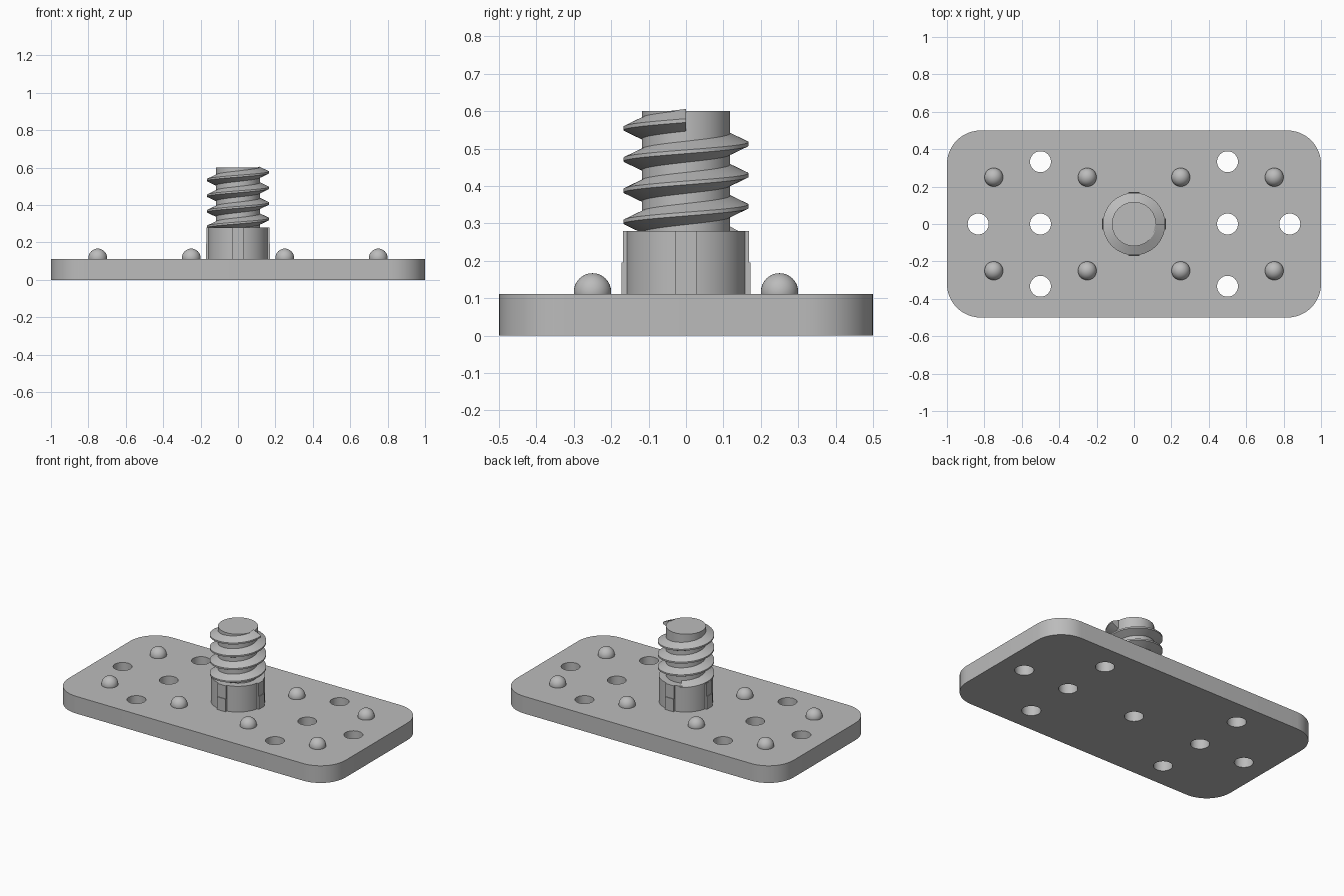
import bpy, bmesh, math
from mathutils import Matrix, Vector

cube = bpy.data.objects.get("Cube")
if cube:
    bpy.data.objects.remove(cube, do_unlink=True)

PLATE_TOP = 0.112
COLLAR_TOP = 0.28
TOP = 0.6
PITCH = 0.0833

grey = bpy.data.materials.new("plain grey")
grey.use_nodes = True
colour = (0.5, 0.5, 0.5, 1)
grey.diffuse_color = colour
grey.node_tree.nodes["Principled BSDF"].inputs["Base Color"].default_value = colour


def add_object(name, bm, smooth=True):
    bmesh.ops.recalc_face_normals(bm, faces=bm.faces)
    mesh = bpy.data.meshes.new(name)
    bm.to_mesh(mesh)
    bm.free()
    mesh.materials.append(grey)
    obj = bpy.data.objects.new(name, mesh)
    bpy.context.collection.objects.link(obj)
    if smooth:
        shade(obj)
    return obj


def shade(obj):
    bpy.ops.object.select_all(action='DESELECT')
    obj.select_set(True)
    bpy.context.view_layer.objects.active = obj
    bpy.ops.object.shade_smooth_by_angle(angle=math.radians(30))


def add_cylinder(bm, radius, low, high, x=0, y=0, segments=64):
    bmesh.ops.create_cone(bm, cap_ends=True, segments=segments, radius1=radius,
                          radius2=radius, depth=high - low,
                          matrix=Matrix.Translation((x, y, (low + high) / 2)))


def prism(bm, outline, low, high):
    base = bm.faces.new([bm.verts.new((x, y, low)) for x, y in outline])
    top = bmesh.ops.extrude_face_region(bm, geom=[base])["geom"]
    bmesh.ops.translate(bm, vec=(0, 0, high - low),
                        verts=[v for v in top if isinstance(v, bmesh.types.BMVert)])


# Base plate with rounded corners
corner = 0.18
outline = []
for quarter, (sx, sy) in enumerate([(1, 1), (-1, 1), (-1, -1), (1, -1)]):
    for i in range(13):
        a = math.pi / 2 * (quarter + i / 12)
        outline.append((sx * (1 - corner) + corner * math.cos(a),
                        sy * (0.5 - corner) + corner * math.sin(a)))
bm = bmesh.new()
prism(bm, outline, 0, PLATE_TOP)
plate = add_object("base_plate", bm, smooth=False)

# Screw holes, including the one under the stem
holes = [(0, 0)]
for side in (-1, 1):
    holes += [(side * 0.5, y) for y in (-0.333, 0, 0.333)]
    holes.append((side * 0.833, 0))
bm = bmesh.new()
for x, y in holes:
    add_cylinder(bm, 0.056, -0.05, PLATE_TOP + 0.05, x, y, 40)
cutter = add_object("hole_cutter", bm, smooth=False)
cut = plate.modifiers.new("holes", 'BOOLEAN')
cut.operation = 'DIFFERENCE'
cut.solver = 'EXACT'
cut.object = cutter
bpy.context.view_layer.objects.active = plate
bpy.ops.object.modifier_apply(modifier=cut.name)
bpy.data.objects.remove(cutter, do_unlink=True)
shade(plate)

# Round-topped studs
for x in (-0.75, -0.25, 0.25, 0.75):
    for y in (-0.25, 0.25):
        bm = bmesh.new()
        bmesh.ops.create_uvsphere(bm, u_segments=32, v_segments=16, radius=0.05,
                                  matrix=Matrix.Translation((x, y, PLATE_TOP + 0.005)))
        add_object("stud", bm)

# Collar and threaded core
bm = bmesh.new()
add_cylinder(bm, 0.161, PLATE_TOP, COLLAR_TOP)
add_object("collar", bm)
bm = bmesh.new()
add_cylinder(bm, 0.118, COLLAR_TOP - 0.02, TOP)
add_object("screw_core", bm)

# Grip ribs on the collar, thicker on the lower half
for k in range(4):
    bm = bmesh.new()
    spin = Matrix.Rotation(k * math.pi / 2, 3, 'Z')
    for reach, high in ((0.168, COLLAR_TOP), (0.172, 0.195)):
        shape = [(0.14, -0.03), (reach, -0.03), (reach, 0.03), (0.14, 0.03)]
        turned = [(spin @ Vector((x, y, 0))).xy for x, y in shape]
        prism(bm, turned, PLATE_TOP, high)
    add_object("collar_rib", bm, smooth=False)

# Helical thread swept from a trapezoid section
bm = bmesh.new()
section = [(0.112, -0.031), (0.167, -0.005), (0.167, 0.005), (0.112, 0.031)]
turns, per_turn = 3.7, 64
steps = int(turns * per_turn)
rings = []
for i in range(steps + 1):
    t = (i - steps) / per_turn
    a = 2 * math.pi * t
    rings.append([bm.verts.new((r * math.cos(a), r * math.sin(a), 0.575 + PITCH * t + dz))
                  for r, dz in section])
for ring, following in zip(rings, rings[1:]):
    for j in range(4):
        k = (j + 1) % 4
        bm.faces.new((ring[j], ring[k], following[k], following[j]))
bm.faces.new(rings[0])
bm.faces.new(rings[-1])
add_object("screw_thread", bm)
